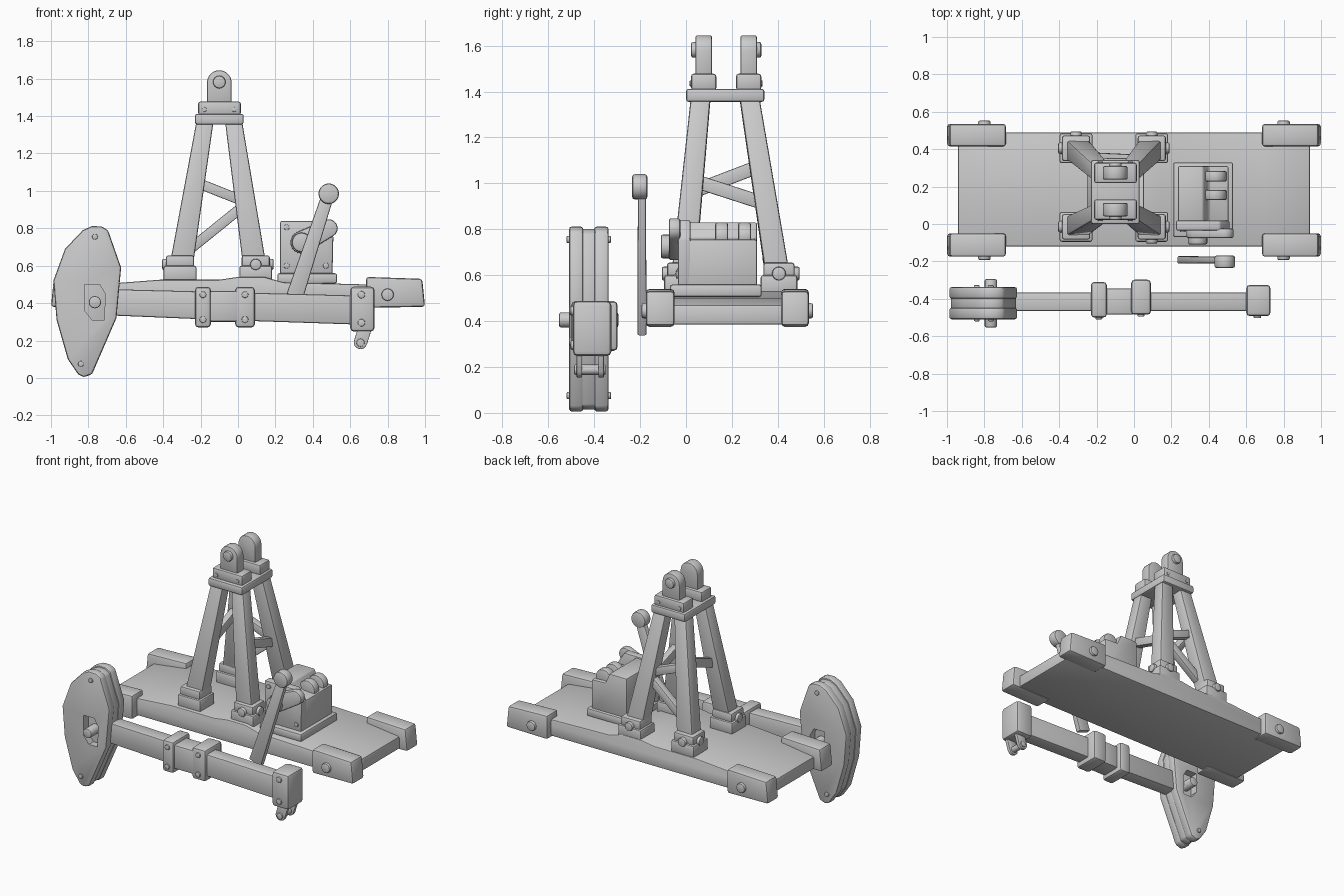
import bpy, bmesh, math
from mathutils import Vector, Matrix

if "Cube" in bpy.data.objects:
    bpy.data.objects.remove(bpy.data.objects["Cube"])


def finish(name, bm, bevel=0.0, seg=2):
    bmesh.ops.recalc_face_normals(bm, faces=bm.faces[:])
    if bevel:
        edges = [e for e in bm.edges if e.calc_face_angle(0) > math.radians(32)]
        bmesh.ops.bevel(bm, geom=edges, offset=bevel, segments=seg, profile=0.5,
                        affect='EDGES', clamp_overlap=True)
    me = bpy.data.meshes.new(name)
    bm.to_mesh(me)
    bm.free()
    ob = bpy.data.objects.new(name, me)
    bpy.context.collection.objects.link(ob)
    return ob


def box(name, x, y, z, bevel=0.012):
    bm = bmesh.new()
    bmesh.ops.create_cube(bm, size=1)
    for v in bm.verts:
        v.co = [r[0] + (c + 0.5) * (r[1] - r[0]) for c, r in zip(v.co, (x, y, z))]
    return finish(name, bm, bevel)


def prism(name, pts, y0, y1, bevel=0.01):
    """Extrude an x/z outline from y0 to y1."""
    bm = bmesh.new()
    f = bm.faces.new([bm.verts.new((p[0], y0, p[1])) for p in pts])
    ext = bmesh.ops.extrude_face_region(bm, geom=[f])['geom']
    bmesh.ops.translate(bm, vec=(0, y1 - y0, 0),
                        verts=[v for v in ext if isinstance(v, bmesh.types.BMVert)])
    return finish(name, bm, bevel)


def beam(name, a, b, sa, sb, bevel=0.01):
    """Tapered square bar between two points; sizes are (side, depth)."""
    a, b = Vector(a), Vector(b)
    d = (b - a).normalized()
    side = Vector((0, 1, 0)).cross(d)
    side = side.normalized() if side.length > 0.2 else Vector((1, 0, 0))
    up = d.cross(side)
    bm = bmesh.new()
    rings = [[bm.verts.new(p + side * s[0] / 2 * i + up * s[1] / 2 * j)
              for i, j in ((-1, -1), (1, -1), (1, 1), (-1, 1))]
             for p, s in ((a, sa), (b, sb))]
    for r in rings:
        bm.faces.new(r)
    for i in range(4):
        k = (i + 1) % 4
        bm.faces.new((rings[0][i], rings[0][k], rings[1][k], rings[1][i]))
    return finish(name, bm, bevel)


def bolt(name, p, q, r, bevel=0.008, n=16):
    p, q = Vector(p), Vector(q)
    bm = bmesh.new()
    rot = (q - p).to_track_quat('Z', 'Y').to_matrix().to_4x4()
    bmesh.ops.create_cone(bm, cap_ends=True, segments=n, radius1=r, radius2=r,
                          depth=(q - p).length,
                          matrix=Matrix.Translation((p + q) / 2) @ rot)
    return finish(name, bm, bevel)


def capsule(c0, r0, c1, r1, n=9):
    """Outline around two circles in x/z."""
    a = math.atan2(c1[1] - c0[1], c1[0] - c0[0])
    pts = []
    for c, r, s in ((c1, r1, a - math.pi / 2), (c0, r0, a + math.pi / 2)):
        for i in range(n):
            t = s + math.pi * i / (n - 1)
            pts.append((c[0] + r * math.cos(t), c[1] + r * math.sin(t)))
    return pts


# Deck with a raised middle, and four corner clamps
prism("deck", [(-0.94, .385), (0.94, .385), (0.94, .47), (0.68, .5), (0.24, .512), (0.14, .54),
               (0, .54), (-0.1, .525), (-0.42, .525), (-0.68, .505), (-0.94, .47)], -0.12, 0.49)
for sx, nx in ((-1, "left"), (1, "right")):
    for y0, y1, yb, ny in ((-0.175, -0.05, -0.193, "front"), (0.415, 0.535, 0.553, "back")):
        prism(f"corner_clamp_{ny}_{nx}", [(sx * 0.685, .375), (sx, .38), (sx * 0.985, .53),
                                          (sx * 0.685, .54)], y0, y1, 0.015)
        bolt(f"clamp_bolt_{ny}_{nx}", (sx * 0.8, (y0 + y1) / 2, .445), (sx * 0.8, yb, .445), .033)

# Tower legs, feet and foot bolts
for sx, nx in ((-1, "left"), (1, "right")):
    for sy, ny in ((-1, "front"), (1, "back")):
        fx = -0.31 if sx < 0 else 0.095
        fy = -0.015 if sy < 0 else 0.405
        tx, ty = -0.1 + sx * 0.075, 0.17 + sy * 0.105
        n = f"{ny}_{nx}"
        beam("leg_" + n, (fx, fy, .56), (tx, ty, 1.38), (.125, .105), (.09, .085))
        box("foot_base_" + n, (fx - .088, fx + .088), (fy - .08, fy + .08), (.515, .60))
        box("foot_collar_" + n, (fx - .075, fx + .075), (fy - .068, fy + .068), (.59, .655))
        bolt("foot_bolt_x_" + n, (fx, fy, .607), (fx + sx * .095, fy, .607), .03)
        if (sx, sy) != (-1, -1):
            bolt("foot_bolt_y_" + n, (fx, fy, .607), (fx, fy + sy * .09, .607), .03)

# Cross braces
beam("brace_back_upper", (-.21, .325, 1.04), (.03, .33, .945), (.055, .05), (.055, .05), .006)
beam("brace_back_diagonal", (-.28, .36, .67), (.03, .345, .92), (.055, .05), (.055, .05), .006)
beam("brace_right", (.03, .04, 1.01), (.03, .35, .91), (.045, .06), (.045, .06), .006)
beam("brace_left", (-.23, .02, .96), (-.23, .32, 1.075), (.045, .06), (.045, .06), .006)

# Tower head: plate, blocks, rounded ears and their pins
box("tower_plate", (-.23, .03), (0, .342), (1.355, 1.412))
for y, s, n in ((.077, -1, "front"), (.273, 1, "back")):
    box("ear_block_" + n, (-.213, .015), (y - .055, y + .055), (1.405, 1.478))
    arc = [(-.1 + .066 * math.cos(t * math.pi / 10), 1.579 + .066 * math.sin(t * math.pi / 10))
           for t in range(11)]
    prism("ear_" + n, [(-.166, 1.46), (-.034, 1.46)] + arc, y - .036, y + .036, .008)
    bolt("ear_pin_" + n, (-.1, y, 1.582), (-.1, y + s * .055, 1.582), .034)
    for x in (-.18, -.02):
        bolt("block_rivet_" + n, (x, y, 1.435), (x, y + s * .061, 1.435), .013, .003, 10)

# Gear housing
box("housing_base", (.21, .53), (-.07, .33), (.505, .56))
prism("housing", [(.235, .55), (.505, .55), (.505, .755), (.40, .76), (.37, .83), (.235, .83)],
      .0, .31)
prism("housing_front_plate", [(.225, .55), (.505, .55), (.51, .76), (.46, .84), (.225, .84)],
      -.035, .02)
prism("housing_link", capsule((.34, .725), .06, (.485, .80), .048), -.075, -.025)
bolt("housing_boss", (.34, -.05, .725), (.34, -.11, .725), .052, .01, 20)
for y in (.155, .255):
    bolt("housing_roller", (.435, y - .028, .77), (.435, y + .028, .77), .06, .01, 20)
for x, z in ((.26, .805), (.26, .60), (.47, .60)):
    bolt("housing_rivet", (x, -.02, z), (x, -.044, z), .016, .004, 10)

# Lever
beam("lever", (.275, -.192, .35), (.485, -.192, .99), (.095, .04), (.065, .035), .008)
bolt("lever_knob", (.485, -.235, .985), (.485, -.168, .985), .055, .012, 20)

# Swinging arm with two bands, a spacer and an end block
prism("arm_beam", [(-.7, .335), (-.1, .31), (.65, .285), (.65, .44), (-.1, .46), (-.7, .475)],
      -.465, -.365)
for x0, x1, y0, y1 in ((-.23, -.145, -.50, -.31), (-.015, .09, -.485, -.298)):
    box("arm_band", (x0, x1), (y0, y1), (.27, .487), .018)
    for z in (.312, .445):
        xm = (x0 + x1) / 2
        bolt("band_rivet", (xm, y0 + .03, z), (xm, y0 - .01, z), .018, .005, 12)
box("band_spacer", (-.16, 0), (-.485, -.345), (.30, .465))
box("arm_end_block", (.6, .73), (-.493, -.325), (.248, .488), .02)
for z in (.295, .445):
    bolt("end_block_rivet", (.66, -.46, z), (.66, -.503, z), .02, .005, 12)
for y in (-.465, -.37):
    prism("hook_lug", capsule((.655, .19), .036, (.68, .27), .036), y - .012, y + .012, .004)
bolt("hook_pin", (.655, -.487, .188), (.655, -.35, .188), .022, .005, 12)

# Hammer head: two outer plates with a window, and a thinner core
outline = [(-.73, .81), (-.695, .79), (-.625, .59), (-.65, .32), (-.78, .02), (-.825, .003),
           (-.855, .02), (-.91, .1), (-.97, .31), (-.987, .52), (-.925, .69), (-.83, .79),
           (-.78, .812)]
cutter = prism("window_cutter", [(-.82, .36), (-.78, .31), (-.715, .31), (-.71, .45),
                                 (-.74, .5), (-.82, .5)], -.6, -.2, 0)
plates = [prism("head_plate_front", outline, -.51, -.447, .013),
          prism("head_plate_back", outline, -.4, -.337, .013)]
for p in plates:
    m = p.modifiers.new("window", 'BOOLEAN')
    m.object, m.solver = cutter, 'EXACT'
    bpy.context.view_layer.objects.active = p
    bpy.ops.object.modifier_apply(modifier=m.name)
bpy.data.objects.remove(cutter)
core = [(-.8 + (x + .8) * .96, .405 + (z - .405) * .975) for x, z in outline]
prism("head_core", core, -.46, -.39, .01)
bolt("head_axle", (-.765, -.553, .405), (-.765, -.295, .405), .033)
for x, z in ((-.765, .755), (-.84, .075)):
    bolt("head_rivet", (x, -.52, z), (x, -.327, z), .016, .004, 10)

# Smooth the bevels while keeping hard edges
bpy.ops.object.select_all(action='SELECT')
bpy.context.view_layer.objects.active = plates[0]
bpy.ops.object.shade_smooth_by_angle(angle=math.radians(35))
